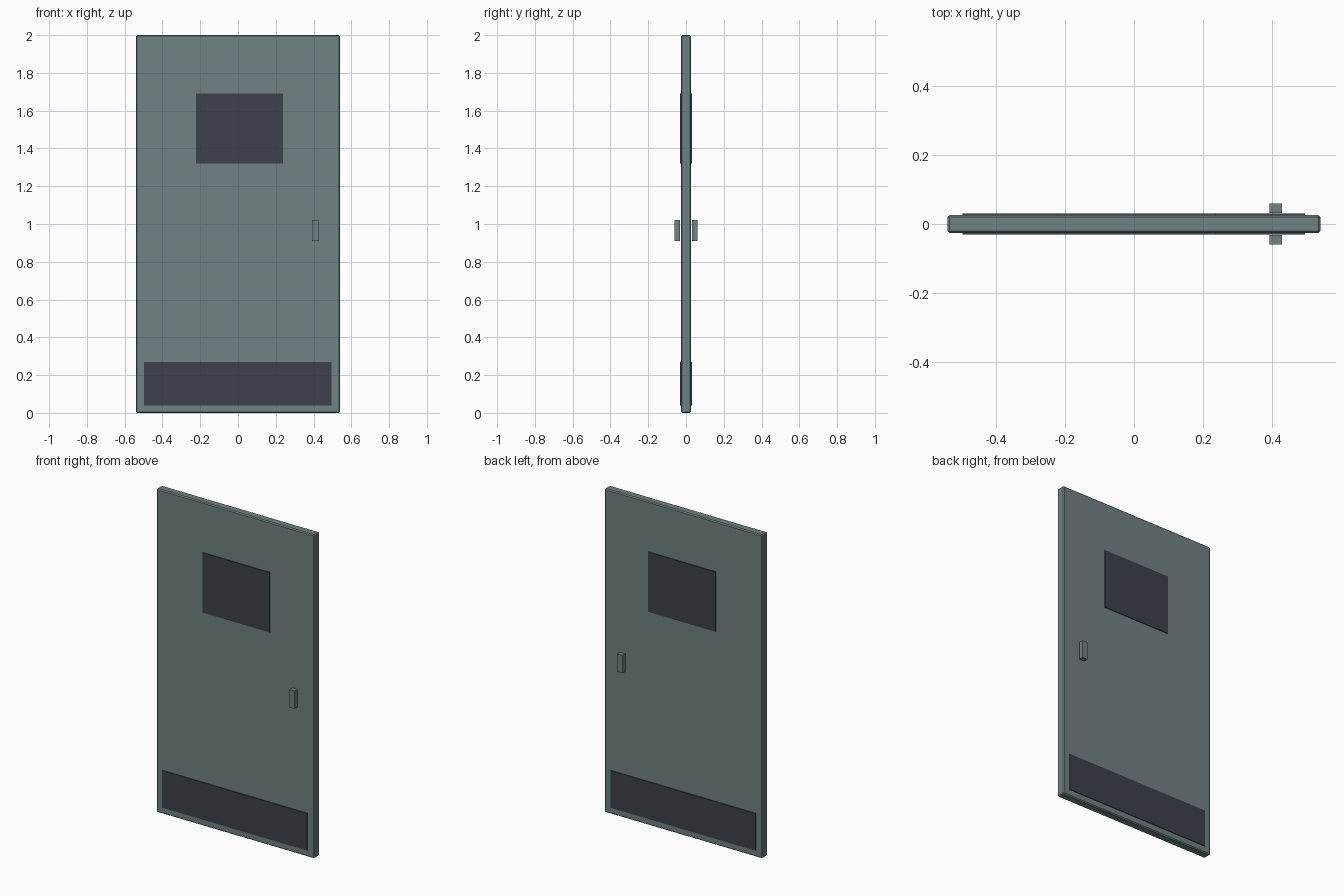
import bpy

cube = bpy.data.objects.get("Cube")
if cube:
    bpy.data.objects.remove(cube, do_unlink=True)


def make_material(name, rgb):
    mat = bpy.data.materials.new(name)
    mat.use_nodes = True
    color = (*rgb, 1.0)
    mat.diffuse_color = color
    mat.node_tree.nodes["Principled BSDF"].inputs["Base Color"].default_value = color
    return mat


steel = make_material("grey green steel", (0.162, 0.223, 0.227))
dark = make_material("dark slate", (0.048, 0.053, 0.069))


def box(name, x, y, z, mat):
    """Box spanning the given (low, high) range on each axis."""
    spans = (x, y, z)
    bpy.ops.mesh.primitive_cube_add(size=1, location=[sum(s) / 2 for s in spans])
    obj = bpy.context.object
    obj.name = name
    obj.scale = [abs(s[1] - s[0]) for s in spans]
    bpy.ops.object.transform_apply(location=False, rotation=False, scale=True)
    obj.data.materials.append(mat)
    return obj


# Door leaf with chamfered edges
HALF = 0.026
leaf = box("door_leaf", (-0.54, 0.54), (-HALF, HALF), (0, 2), steel)
chamfer = leaf.modifiers.new("chamfer", "BEVEL")
chamfer.width = 0.006
chamfer.segments = 1

# Window, kick plate and stand-off handle on both faces
for side, s in (("front", -1), ("back", 1)):
    plate = (s * HALF, s * 0.031)
    box(side + "_window", (-0.222, 0.238), plate, (1.32, 1.69), dark)
    box(side + "_kick_plate", (-0.497, 0.495), plate, (0.04, 0.27), dark)
    box(side + "_handle", (0.393, 0.429), (s * 0.032, s * 0.06), (0.91, 1.02), steel)
